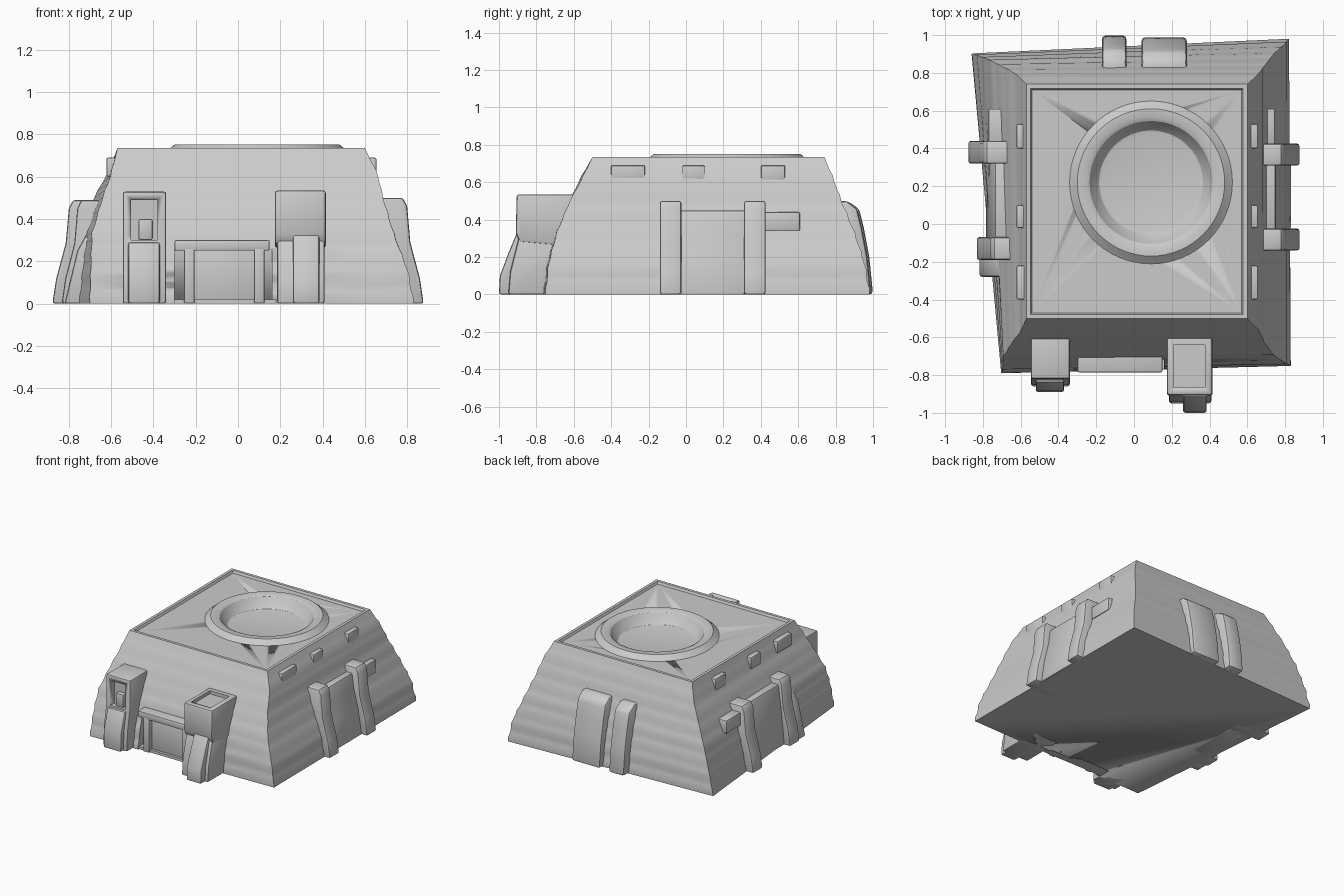
import bpy, bmesh, math

if "Cube" in bpy.data.objects:
    bpy.data.objects.remove(bpy.data.objects["Cube"])


def finish(bm, name, bevel=0.0):
    bmesh.ops.recalc_face_normals(bm, faces=bm.faces)
    me = bpy.data.meshes.new(name)
    bm.to_mesh(me)
    bm.free()
    ob = bpy.data.objects.new(name, me)
    bpy.context.collection.objects.link(ob)
    bpy.ops.object.select_all(action='DESELECT')
    ob.select_set(True)
    bpy.context.view_layer.objects.active = ob
    if bevel:
        m = ob.modifiers.new("bevel", 'BEVEL')
        m.width, m.segments, m.limit_method = bevel, 2, 'ANGLE'
        bpy.ops.object.modifier_apply(modifier=m.name)
    bpy.ops.object.shade_smooth_by_angle(angle=math.radians(30))
    return ob


def prism(name, axis, a, b, profile, bevel=0.012):
    """Extrude an (outward, z) profile from a to b; axis is the width axis."""
    bm = bmesh.new()
    ends = []
    for w in (a, b):
        ends.append([bm.verts.new((w, d, z) if axis == 'x' else (d, w, z)) for d, z in profile])
    n = len(profile)
    bm.faces.new(ends[0])
    bm.faces.new(ends[1])
    for i in range(n):
        j = (i + 1) % n
        bm.faces.new((ends[0][i], ends[0][j], ends[1][j], ends[1][i]))
    return finish(bm, name, bevel)


def box(name, x0, x1, y0, y1, z0, z1, bevel=0.008):
    return prism(name, 'x', x0, x1, [(y0, z0), (y1, z0), (y1, z1), (y0, z1)], bevel)


def lathe(name, cx, cy, profile, n=64):
    bm = bmesh.new()
    rings = [[bm.verts.new((cx + r * math.cos(2 * math.pi * i / n),
                            cy + r * math.sin(2 * math.pi * i / n), z)) for i in range(n)]
             for r, z in profile]
    for lo, hi in zip(rings, rings[1:]):
        for i in range(n):
            j = (i + 1) % n
            bm.faces.new((lo[i], lo[j], hi[j], hi[i]))
    bm.faces.new(rings[0])
    bm.faces.new(rings[-1])
    return finish(bm, name)


def cut(ob, cutter):
    bpy.context.view_layer.objects.active = ob
    m = ob.modifiers.new("cut", 'BOOLEAN')
    m.operation, m.object, m.solver = 'DIFFERENCE', cutter, 'EXACT'
    bpy.ops.object.modifier_apply(modifier=m.name)
    bpy.data.objects.remove(cutter)


# Sloped, faintly terraced body: height, then corners FL, FR, BR, BL
KEYS = [
    (0.00, (-.70, -.79), (.83, -.75), (.82, .98), (-.86, .90)),
    (0.16, (-.695, -.76), (.80, -.735), (.80, .955), (-.82, .89)),
    (0.33, (-.69, -.70), (.735, -.69), (.74, .90), (-.76, .865)),
    (0.50, (-.64, -.62), (.685, -.62), (.685, .83), (-.68, .825)),
    (0.61, (-.60, -.57), (.66, -.56), (.655, .79), (-.62, .79)),
    (0.735, (-.57, -.50), (.60, -.50), (.60, .74), (-.57, .74)),
]


def corners(z):
    for lo, hi in zip(KEYS, KEYS[1:]):
        if z <= hi[0] + 1e-6:
            t = (z - lo[0]) / (hi[0] - lo[0])
            return [[p + (q - p) * t for p, q in zip(a, b)] for a, b in zip(lo[1:], hi[1:])]


bm = bmesh.new()
rings = []
levels = 22
for k in range(levels + 1):
    z = 0.735 * k / levels
    s = 1 + (0.006 if k % 3 == 1 else 0)
    if k in (0, levels):
        s = 1
    rings.append([bm.verts.new((x * s, y * s, z)) for x, y in corners(z)])
# raised rim and sunken deck
for inset, z in ((.022, .735), (.03, .718)):
    signs = ((1, 1), (-1, 1), (-1, -1), (1, -1))
    rings.append([bm.verts.new((x + sx * inset, y + sy * inset, z))
                  for (x, y), (sx, sy) in zip(KEYS[-1][1:], signs)])
for lo, hi in zip(rings, rings[1:]):
    for i in range(4):
        j = (i + 1) % 4
        bm.faces.new((lo[i], lo[j], hi[j], hi[i]))
bm.faces.new(rings[0])
bm.faces.new(rings[-1])
body = finish(bm, "body")
cut(body, lathe("well_cutter", .09, .22, [(.34, .64), (.34, .9)]))
cut(body, box("door_cutter", -.30, .16, -1, -.715, -.1, .26, 0))

# Round rim with sunken floor on the deck
lathe("deck_ring", .09, .22, [(.35, .645), (.35, .70), (.44, .712), (.425, .722), (.405, .74),
                              (.39, .752), (.345, .752), (.325, .742), (.30, .70), (.275, .672),
                              (.26, .668)])

# Doorway: lintel, jambs and door panel
box("door_lintel", -.30, .15, -.785, -.62, .25, .30)
for x in (-.255, .075):
    box("door_jamb", x, x + .05, -.785, -.68, 0, .27)
box("door_panel", -.21, .08, -.75, -.68, 0, .255)
box("door_sill", -.34, .18, -.77, -.68, 0, .02, 0)

# Right front tower with buttress and recessed top
tower = prism("right_tower", 'x', .175, .415,
              [(-.55, .25), (-.89, .28), (-.91, .33), (-.905, .535), (-.55, .535)])
cut(tower, box("top_cutter", .21, .375, -.865, -.64, .51, .7, 0))
prism("right_tower_base", 'x', .185, .41, [(-.6, 0), (-.95, 0), (-.94, .12), (-.89, .32), (-.6, .32)])
prism("right_tower_buttress", 'x', .26, .385,
      [(-.7, 0), (-1, 0), (-.995, .10), (-.95, .22), (-.90, .34), (-.7, .34)])

# Left front tower with a slot in its face
tower = prism("left_tower", 'x', -.545, -.34,
              [(-.55, 0), (-.86, 0), (-.85, .15), (-.82, .32), (-.82, .53), (-.55, .53)])
cut(tower, box("slot_cutter", -.505, -.38, -1, -.775, .30, .49, 0))
box("left_tower_slot_block", -.47, -.405, -.81, -.75, .30, .40)
prism("left_tower_buttress", 'x', -.52, -.37,
      [(-.7, 0), (-.89, 0), (-.885, .14), (-.84, .29), (-.7, .29)])

# Side pillars, right then left
RIGHT = [(.6, 0), (.878, 0), (.86, .12), (.815, .29), (.80, .46), (.78, .50), (.6, .50)]
for y in (-.14, .31):
    prism("right_pillar", 'y', y, y + .115, RIGHT)
for y, k in ((-.19, .95), (.32, 1.0)):
    prism("left_pillar", 'y', y, y + .12, [(-d * k, z * .98) for d, z in RIGHT])
prism("left_pillar_buttress", 'y', -.28, -.18, [(-.6, 0), (-.82, 0), (-.76, .25), (-.70, .36), (-.6, .36)])

# Panels between the pillars, and the ledge behind them
prism("right_panel", 'y', -.03, .32, [(.6, 0), (.832, 0), (.80, .2), (.765, .34), (.75, .45), (.6, .45)])
prism("left_panel", 'y', -.08, .33, [(-.6, 0), (-.785, 0), (-.76, .25), (-.735, .45), (-.6, .45)])
box("right_ledge", .6, .745, .42, .61, .34, .44)
box("left_ledge", -.77, -.6, .43, .61, .34, .44)

# Small blocks under the rim on both sides
for y0, y1 in ((-.40, -.22), (-.02, .10), (.40, .53)):
    box("right_rim_block", .5, .655, y0, y1, .60, .69)
    box("left_rim_block", -.622, -.5, y0, y1, .60, .69)

# Back pilasters that fade into the sloped wall
BACK = [(.6, 0), (.99, 0), (.97, .2), (.94, .36), (.915, .46), (.86, .50), (.6, .50)]
prism("back_pilaster_wide", 'x', .04, .28, BACK, .02)
prism("back_pilaster_narrow", 'x', -.17, -.04, [(d + .01 if d > .9 else d, z) for d, z in BACK], .02)
